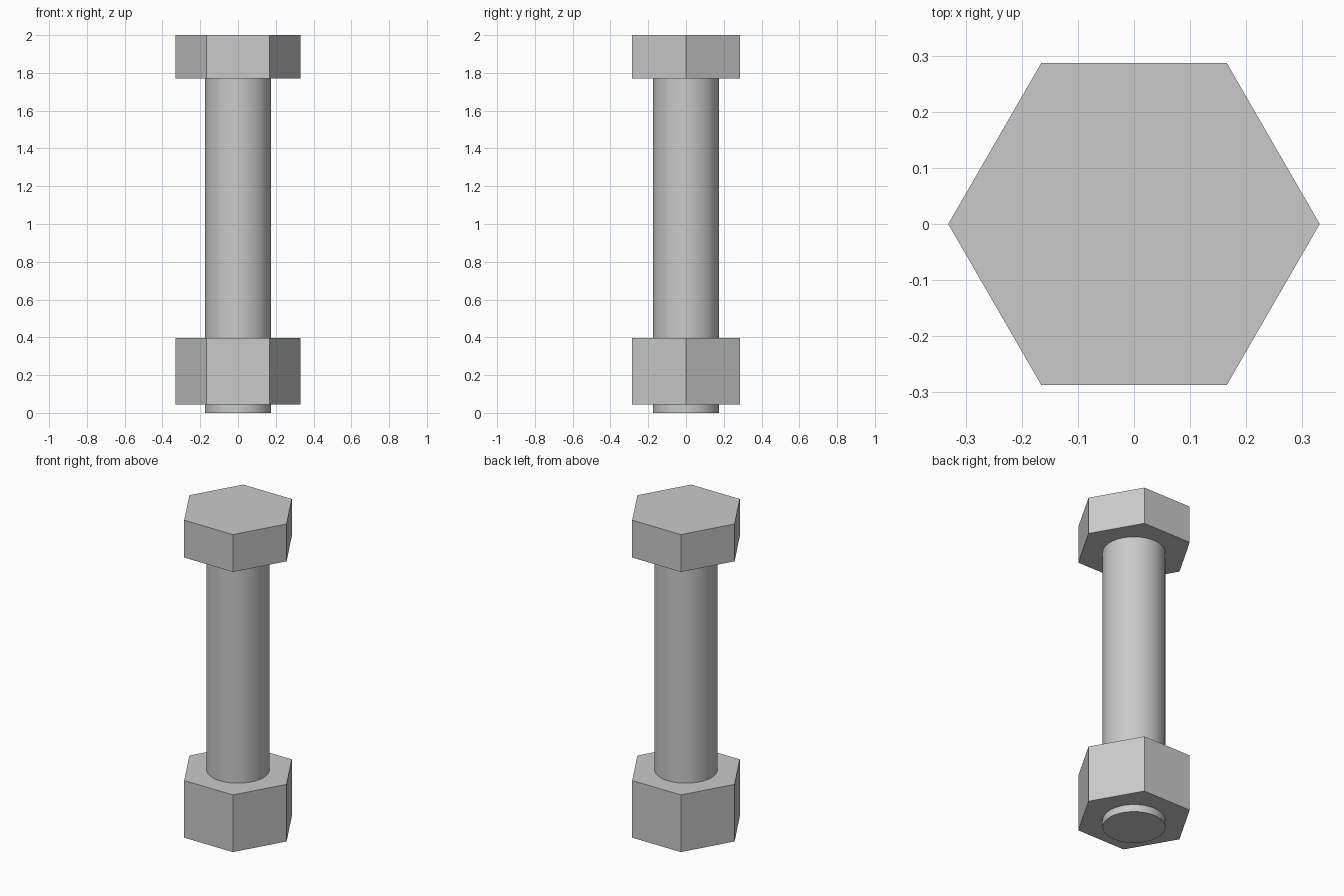
import bpy
import math

cube = bpy.data.objects.get("Cube")
if cube:
    bpy.data.objects.remove(cube, do_unlink=True)

# Plain grey steel
steel = bpy.data.materials.new("grey_steel")
steel.use_nodes = True
colour = (0.59, 0.59, 0.59, 1)
steel.diffuse_color = colour
steel.node_tree.nodes["Principled BSDF"].inputs["Base Color"].default_value = colour


def prism(name, sides, radius, bottom, top, turn=0):
    """Upright prism between two heights."""
    bpy.ops.mesh.primitive_cylinder_add(
        vertices=sides, radius=radius, depth=top - bottom,
        location=(0, 0, (bottom + top) / 2), rotation=(0, 0, turn))
    part = bpy.context.object
    part.name = name
    part.data.materials.append(steel)
    return part


HEX_RADIUS = 0.331
HEX_TURN = math.radians(30)  # corners on the x axis

# Hexagonal head and nut, flat shaded
prism("bolt_head", 6, HEX_RADIUS, 1.77, 2.0, HEX_TURN)
prism("nut", 6, HEX_RADIUS, 0.045, 0.397, HEX_TURN)

# Round shank, smooth sided with sharp rims
prism("shank", 64, 0.175, 0, 1.78)
bpy.ops.object.shade_smooth_by_angle(angle=math.radians(30))
